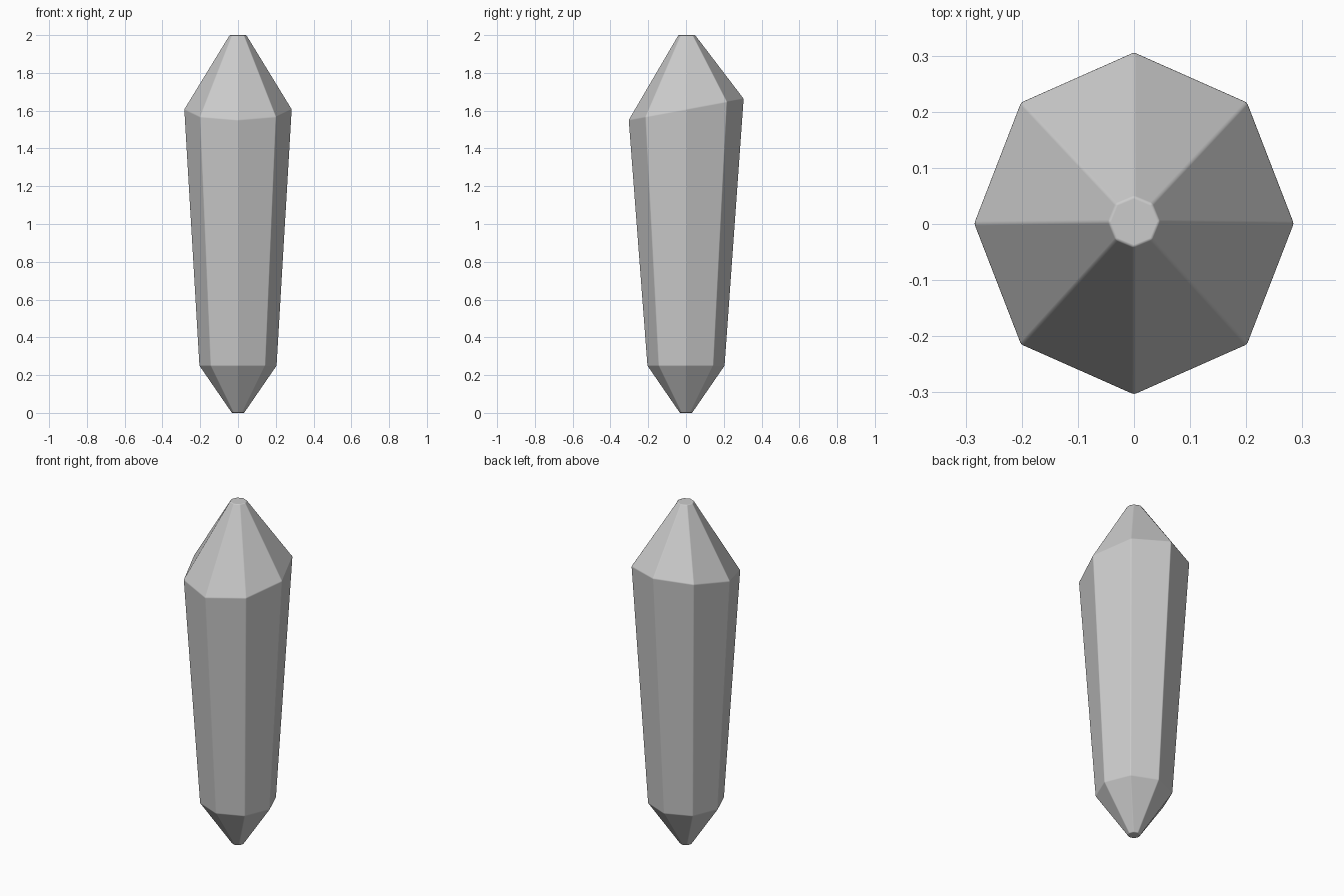
import bpy, bmesh, math

if "Cube" in bpy.data.objects:
    bpy.data.objects.remove(bpy.data.objects["Cube"])

SIDES = 8
# ring profile: (x radius, y radius, y centre, z, z tilt along y)
RINGS = [
    (0.033, 0.033, 0.0, 0.0, 0.0),
    (0.205, 0.205, 0.0, 0.25, 0.0),
    (0.285, 0.305, 0.001, 1.607, 0.185),
    (0.045, 0.045, 0.004, 2.0, 0.0),
]

# faceted crystal: bridged eight-sided rings, shoulder ring tilted
bm = bmesh.new()
rings = []
for rx, ry, cy, z, tilt in RINGS:
    ring = []
    for i in range(SIDES):
        a = math.tau * i / SIDES
        y = ry * math.sin(a)
        ring.append(bm.verts.new((rx * math.cos(a), y + cy, z + tilt * y)))
    rings.append(ring)
for low, high in zip(rings, rings[1:]):
    for i in range(SIDES):
        j = (i + 1) % SIDES
        bm.faces.new((low[i], low[j], high[j], high[i]))
bm.faces.new(rings[0][::-1])
bm.faces.new(rings[-1])
bmesh.ops.recalc_face_normals(bm, faces=bm.faces)
mesh = bpy.data.meshes.new("crystal")
bm.to_mesh(mesh)
bm.free()
crystal = bpy.data.objects.new("crystal", mesh)
bpy.context.collection.objects.link(crystal)

# finely softened facet edges
mesh.shade_smooth()
bevel = crystal.modifiers.new("soft_edges", 'BEVEL')
bevel.width = 0.004
bevel.segments = 2
bevel.limit_method = 'NONE'
bevel.harden_normals = True
